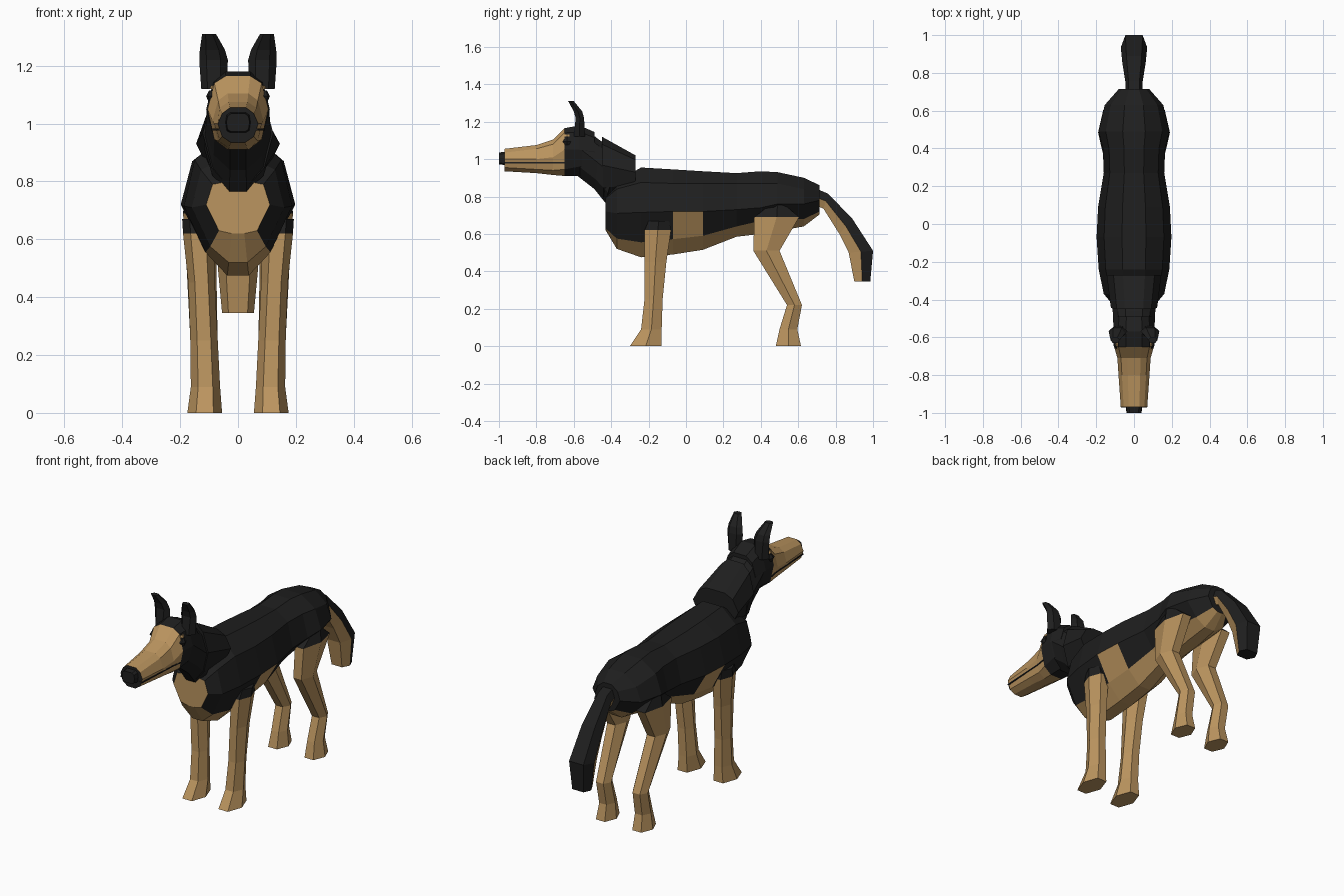
import bpy, bmesh


def material(name, rgb):
    m = bpy.data.materials.new(name)
    m.diffuse_color = (*rgb, 1)
    return m


MATS = [material("black_fur", (0.0135, 0.0135, 0.0135)), material("tan_fur", (0.5, 0.3, 0.115))]
BLACK, TAN = 0, 1


def loft(name, rings, rule, mirror=False):
    """Skin closed rings; rule(i, j) picks the colour of segment i, strip j (-1 top, n-1 bottom)."""
    bm = bmesh.new()
    vs = [[bm.verts.new(p) for p in r] for r in rings]
    m = len(rings[0])
    for i in range(len(rings) - 1):
        for k in range(m):
            f = bm.faces.new((vs[i][k], vs[i][(k + 1) % m], vs[i + 1][(k + 1) % m], vs[i + 1][k]))
            f.material_index = rule(i, min(k, m - 2 - k))
    bm.faces.new(vs[0]).material_index = rule(-1, 0)
    bm.faces.new(vs[-1]).material_index = rule(len(rings) - 1, 0)
    bmesh.ops.recalc_face_normals(bm, faces=bm.faces)
    me = bpy.data.meshes.new(name)
    bm.to_mesh(me)
    bm.free()
    for mat in MATS:
        me.materials.append(mat)
    ob = bpy.data.objects.new(name, me)
    bpy.context.collection.objects.link(ob)
    if mirror:
        ob.modifiers.new("mirror", 'MIRROR')
    return ob


def both(half):
    """Close a right-hand half profile with its mirror image."""
    return half + [(-x, y, z) for x, y, z in reversed(half)]


def upright(rows, fr):
    """Rows of y, five heights and half width; fr gives width fractions."""
    return [both([(f * r[6], r[0], z) for f, z in zip(fr, r[1:6])]) for r in rows]


def tilted(rows, ts, fr):
    """Rows of top y, top z, bottom y, bottom z and half width."""
    return [both([(f * w, ay + (by - ay) * t, az + (bz - az) * t) for t, f in zip(ts, fr)])
            for ay, az, by, bz, w in rows]


def limb(rows):
    """Six-sided rings: z, front y, back y, inner x, outer x."""
    rings = []
    for z, yf, yb, xi, xo in rows:
        c, h, ym = (xi + xo) / 2, (xo - xi) / 2, (yf + yb) / 2
        rings.append([(c + h, ym, z), (c + h * .5, yf, z), (c - h * .5, yf, z),
                      (c - h, ym, z), (c - h * .5, yb, z), (c + h * .5, yb, z)])
    return rings


# Torso with tan chest, belly and a tan patch on each flank
torso_rows = [
    (-.43, .80, .79, .72, .63, .62, .11),
    (-.37, .88, .84, .71, .575, .52, .16),
    (-.24, .955, .875, .715, .555, .475, .187),
    (-.07, .945, .87, .72, .572, .49, .198),
    (.09, .935, .87, .72, .59, .515, .19),
    (.27, .925, .87, .73, .64, .585, .16),
    (.40, .935, .87, .74, .67, .60, .165),
    (.49, .93, .87, .76, .68, .615, .187),
    (.63, .90, .84, .76, .68, .64, .155),
    (.715, .86, .83, .78, .72, .705, .08)]


def torso_rule(i, j):
    return TAN if i == -1 or j >= 3 or (i == 3 and j == 2) else BLACK


loft("torso", upright(torso_rows, (.32, .8, 1, .6, .2)), torso_rule)

# Neck: wide ruff and slimmer upper part
NT, NF = (0, .12, .45, .8, 1), (.4, .75, 1, .75, .25)
loft("neck_ruff", tilted([(-.27, 1.02, -.27, .82, .145), (-.45, 1.12, -.44, .78, .122)], NT, NF),
     lambda i, j: BLACK)
loft("neck", tilted([(-.36, 1.04, -.43, .765, .118), (-.46, 1.10, -.49, .84, .112),
                     (-.55, 1.17, -.58, .91, .108)], NT, NF), lambda i, j: BLACK)

# Head: tan face and muzzle, black skull and muzzle tip
head_rows = [
    (-.97, 1.055, 1.035, 1.0, .955, .935, .07),
    (-.80, 1.075, 1.055, 1.0, .945, .925, .082),
    (-.71, 1.105, 1.08, 1.01, .94, .915, .088),
    (-.65, 1.165, 1.14, 1.05, .945, .91, .105),
    (-.57, 1.18, 1.145, 1.05, .96, .91, .11),
    (-.49, 1.145, 1.115, 1.04, .97, .93, .10)]
loft("head", upright(head_rows, (.4, .78, 1, .78, .35)), lambda i, j: TAN if 0 <= i < 3 else BLACK)

# Nose
loft("nose", upright([(-1.0, 1.035, 1.025, 1.005, .98, .972, .04),
                      (-.965, 1.04, 1.03, 1.005, .975, .968, .044)], (.6, .9, 1, .9, .6)),
     lambda i, j: BLACK)

# Mouth line
loft("mouth_line", [[(-w, y, .977), (w, y, .977), (w, y, .984), (-w, y, .984)]
                    for y, w in ((-.972, .069), (-.71, .083), (-.65, .093))], lambda i, j: BLACK)

# Eyes: small faceted beads with a tan brow above
loft("eye", limb([(1.075, -.645, -.625, .085, .102), (1.095, -.66, -.615, .08, .11),
                  (1.115, -.645, -.625, .08, .10)]), lambda i, j: BLACK, True)
loft("brow", limb([(1.12, -.65, -.622, .075, .098), (1.132, -.648, -.622, .07, .092)]),
     lambda i, j: TAN, True)

# Ears
loft("ear", limb([(1.12, -.60, -.54, .04, .127), (1.22, -.59, -.545, .035, .134),
                  (1.255, -.60, -.555, .045, .132), (1.31, -.63, -.60, .076, .124)]),
     lambda i, j: BLACK, True)

# Tail: black outside, tan inside
tail_rows = [
    (.70, .84, .70, .75, .045), (.76, .815, .735, .735, .045), (.89, .68, .82, .60, .062),
    (1.0, .51, .87, .50, .07), (.985, .345, .90, .345, .055)]
loft("tail", tilted(tail_rows, (0, .5, 1), (.65, 1, .6)), lambda i, j: TAN if j >= 1 else BLACK)

# Front legs with black shoulder caps
loft("front_leg", limb([
    (0, -.30, -.13, .055, .175), (.09, -.24, -.13, .062, .163), (.25, -.222, -.125, .07, .165),
    (.45, -.222, -.105, .08, .172), (.62, -.222, -.08, .085, .19), (.67, -.20, -.09, .09, .193)]),
    lambda i, j: BLACK if i >= 4 else TAN, True)

# Hind legs with angled hocks and black thigh tops
loft("hind_leg", limb([
    (0, .48, .615, .06, .172), (.09, .50, .595, .068, .16), (.22, .54, .62, .07, .163),
    (.51, .36, .50, .075, .178), (.69, .365, .605, .08, .19), (.77, .47, .51, .10, .182)]),
    lambda i, j: BLACK if i >= 4 else TAN, True)
